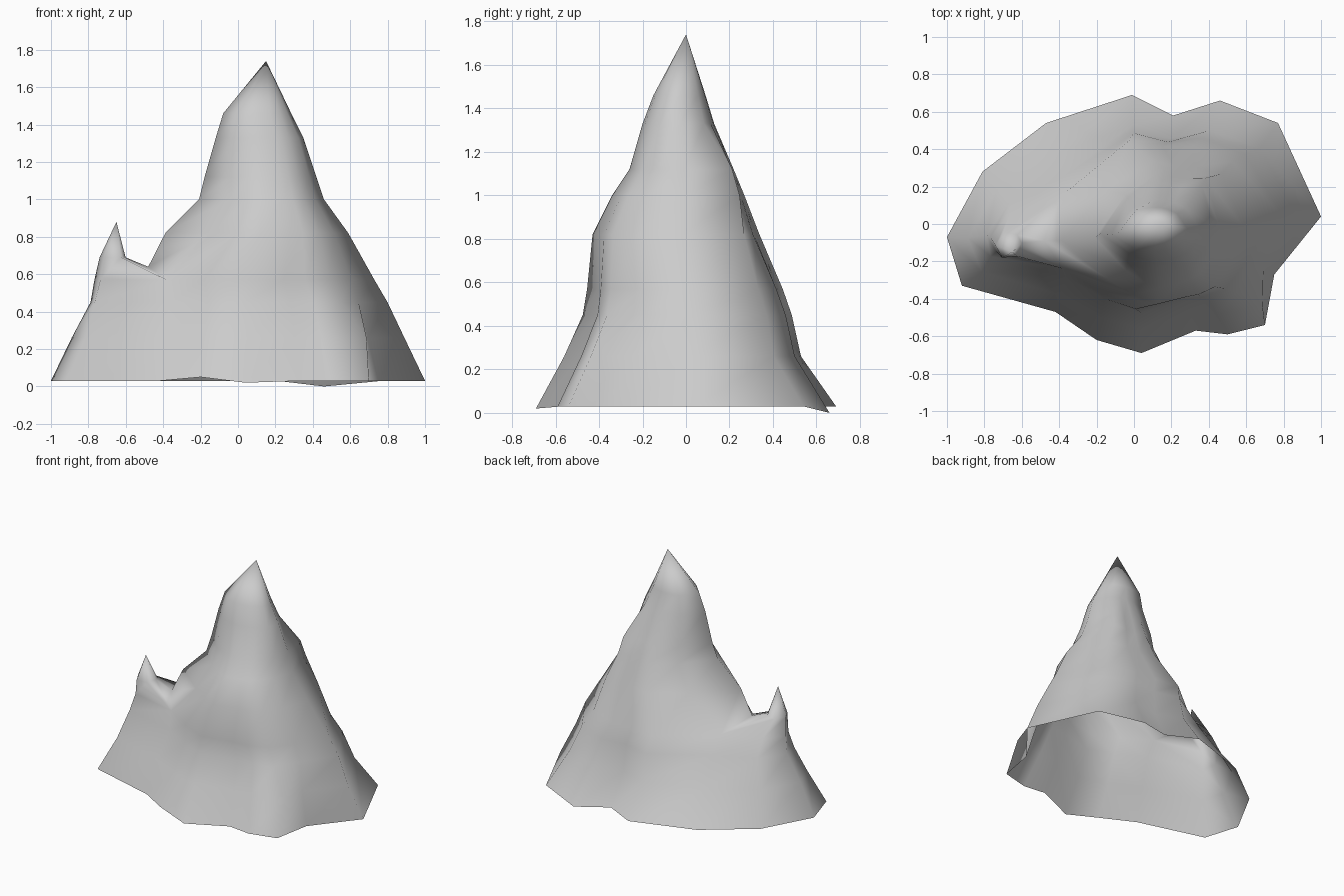
import bpy, bmesh, math
from mathutils import Vector

cube = bpy.data.objects.get("Cube")
if cube:
    bpy.data.objects.remove(cube)

rock = bpy.data.materials.new("rock_grey")
rock.use_nodes = True
rock.diffuse_color = (0.6, 0.6, 0.6, 1)
rock.node_tree.nodes["Principled BSDF"].inputs["Base Color"].default_value = rock.diffuse_color

# Irregular foot of the mountain, counterclockwise
foot = [(1, .04), (.77, .54), (.46, .66), (.21, .58), (-.01, .69), (-.47, .54),
        (-.81, .28), (-1, -.07), (-.92, -.33), (-.42, -.47), (-.2, -.62),
        (.04, -.69), (.33, -.57), (.5, -.59), (.7, -.54), (.75, -.27)]
foot_lift = {2: -.03, 10: .02, 11: -.01}
left_end = [5, 6, 7, 8, 9]
main_part = [0, 1, 2, 3, 4, 5, 7, 9, 10, 11, 12, 13, 14, 15]
ridge_y = -.1

# Levels: z, left edge, right edge, front edge, back edge, pinch of the left ridge
lower = [(.03, -1, 1, -.69, .69, 0), (.26, -.89, .89, -.56, .53, .1),
         (.45, -.79, .8, -.475, .49, .3), (.57, -.77, .73, -.455, .45, .48)]
upper = [(.82, -.39, .59, -.43, .34, .25), (1.0, -.21, .46, -.34, .27, .2),
         (1.12, -.18, .42, -.26, .22, .15), (1.33, -.12, .35, -.2, .13, .1),
         (1.46, -.08, .285, -.15, .09, 0)]

# Buttresses pushed out of the contours: (z, spoke) -> x, y shift
buttress = {(.26, 14): (.07, 0), (.45, 8): (-.05, .01), (.57, 8): (-.04, .01),
            (.82, 1): (.01, .03), (1.0, 1): (.02, .06), (1.12, 1): (.03, .06)}

bm = bmesh.new()


def level_ring(level, indices, blend):
    """One contour of the mountain; the outline relaxes toward an oval with height."""
    z, x0, x1, y0, y1, pinch = level
    ring = []
    for i in indices:
        p = Vector((foot[i][0], foot[i][1] / .69))
        p = p.lerp(p.normalized(), blend)
        px = (x0 + x1) / 2 + p.x * (x1 - x0) / 2
        py = (y0 + y1) / 2 + p.y * (y1 - y0) / 2
        # Narrow the left side into a ridge
        py += (ridge_y - py) * pinch * min(1, max(0, -p.x * 2))
        dx, dy = buttress.get((z, i), (0, 0))
        lift = foot_lift.get(i, 0) if blend == 0 else 0
        ring.append(bm.verts.new((px + dx, py + dy, z + lift)))
    return ring


def bridge(low, high):
    for i in range(len(low)):
        j = (i + 1) % len(low)
        bm.faces.new((low[i], low[j], high[j], high[i]))


def cap(ring, tip):
    top = bm.verts.new(tip)
    for i, v in enumerate(ring):
        bm.faces.new((v, ring[(i + 1) % len(ring)], top))


# Broad lower body
body = [level_ring(lv, range(16), k * .2) for k, lv in enumerate(lower)]
for low, high in zip(body, body[1:]):
    bridge(low, high)

# The body splits at a saddle into the main summit and the side peak
saddle = bm.verts.new((-.48, -.09, .64))
shoulder = body[-1]
summit = [saddle if i == 7 else shoulder[i] for i in main_part]
for k, lv in enumerate(upper):
    ring = level_ring(lv, main_part, min(1, .7 + k * .1))
    bridge(summit, ring)
    summit = ring
cap(summit, (.15, 0, 1.74))

# Small side peak on the left shoulder
side = [shoulder[i] for i in left_end] + [saddle]
collar = []
for degrees in (50, 110, 180, 240, 310, 10):
    a = math.radians(degrees)
    collar.append(bm.verts.new((-.67 + .07 * math.cos(a), -.115 + .075 * math.sin(a), .69)))
bridge(side, collar)
cap(collar, (-.65, -.15, .88))

for face in bm.faces:
    face.smooth = True
mesh = bpy.data.meshes.new("mountain")
bm.to_mesh(mesh)
bm.free()
mesh.materials.append(rock)
mountain = bpy.data.objects.new("mountain", mesh)
bpy.context.collection.objects.link(mountain)
